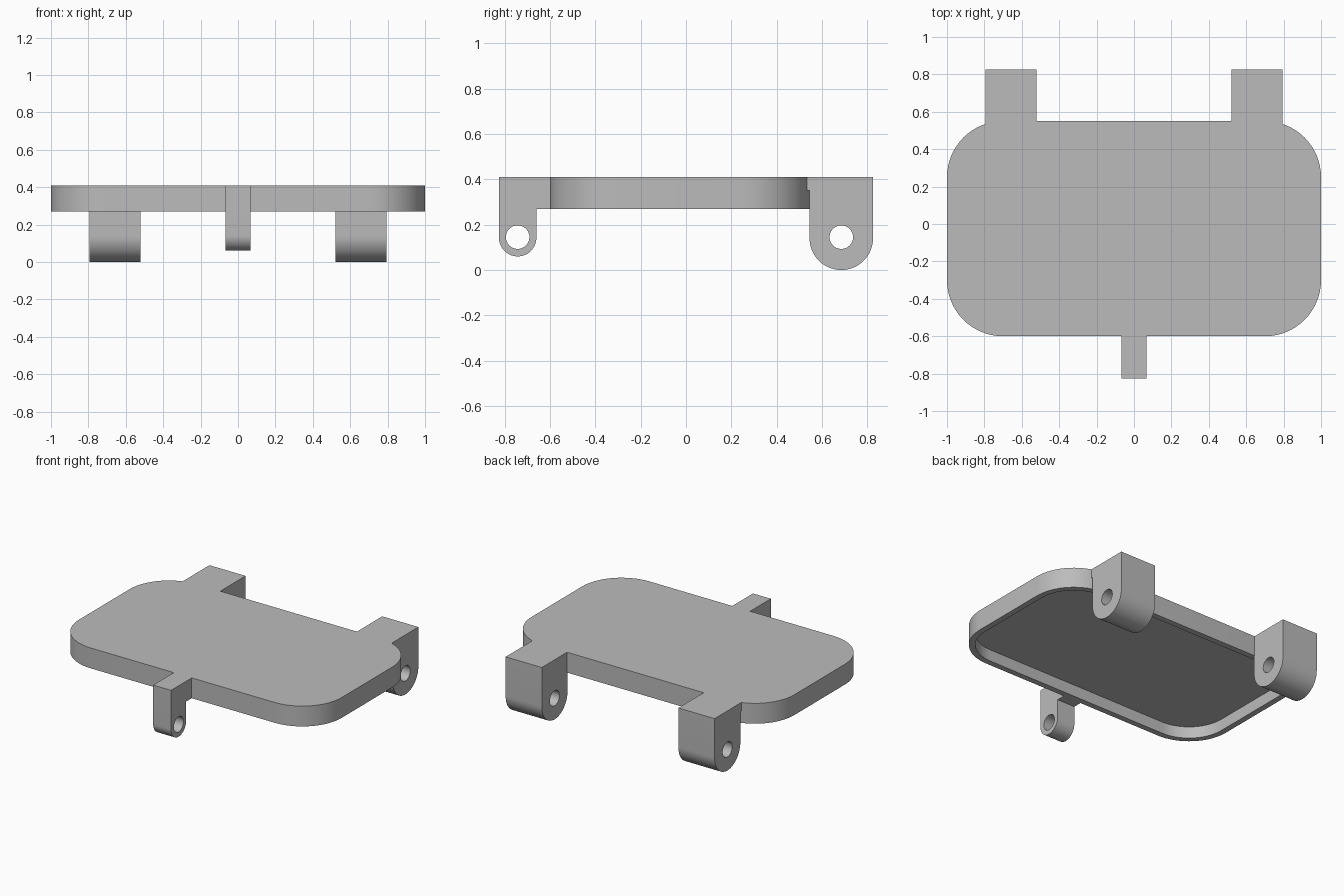
import bpy, bmesh
from math import sin, cos, pi
from mathutils import Matrix, Vector

cube = bpy.data.objects.get("Cube")
if cube:
    bpy.data.objects.remove(cube, do_unlink=True)

grey = bpy.data.materials.new("plain grey")
grey.use_nodes = True
COLOUR = (0.5, 0.5, 0.5, 1)
grey.diffuse_color = COLOUR
grey.node_tree.nodes["Principled BSDF"].inputs["Base Color"].default_value = COLOUR

TOP, UNDER, CEILING = 0.41, 0.27, 0.35
BACK, FRONT = 0.55, -0.60


def arc(cx, cy, r, start, end, n):
    return [(cx + r * cos(start + (end - start) * i / n),
             cy + r * sin(start + (end - start) * i / n)) for i in range(n + 1)]


def finish(bm, name):
    bmesh.ops.recalc_face_normals(bm, faces=bm.faces)
    mesh = bpy.data.meshes.new(name)
    bm.to_mesh(mesh)
    bm.free()
    mesh.materials.append(grey)
    obj = bpy.data.objects.new(name, mesh)
    bpy.context.collection.objects.link(obj)
    bpy.ops.object.select_all(action='DESELECT')
    obj.select_set(True)
    bpy.context.view_layer.objects.active = obj
    bpy.ops.object.shade_smooth_by_angle(angle=pi / 6)
    return obj


def rounded_outline(inset):
    """Rounded rectangle of the tray, moved inwards by inset."""
    r, points = 0.3, []
    for k, (x, y) in enumerate([(1 - r, BACK - r), (r - 1, BACK - r),
                                (r - 1, FRONT + r), (1 - r, FRONT + r)]):
        points += arc(x, y, r - inset, k * pi / 2, (k + 1) * pi / 2, 16)
    return points


def make_tray(name, wall):
    """Shallow tray, open underneath."""
    bm = bmesh.new()
    levels = [(0, TOP), (0, UNDER), (wall, UNDER), (wall, CEILING)]
    rings = [[bm.verts.new((x, y, z)) for x, y in rounded_outline(inset)]
             for inset, z in levels]
    for a, b in zip(rings, rings[1:]):
        for i in range(len(a)):
            bm.faces.new((a[i - 1], a[i], b[i], b[i - 1]))
    bm.faces.new(rings[0])
    bm.faces.new(rings[-1])
    return finish(bm, name)


def make_lug(name, outline, hole, x0, x1):
    """Extrude a side profile (y, z) with a pin hole across x."""
    bm = bmesh.new()
    for loop in (outline, hole):
        verts = [bm.verts.new((x0, y, z)) for y, z in loop]
        for i in range(len(verts)):
            bm.edges.new((verts[i - 1], verts[i]))
    bmesh.ops.triangle_fill(bm, edges=bm.edges[:], use_beauty=True,
                            use_dissolve=False, normal=Vector((1, 0, 0)))
    out = bmesh.ops.extrude_face_region(bm, geom=bm.faces[:], use_keep_orig=True)
    moved = [g for g in out["geom"] if isinstance(g, bmesh.types.BMVert)]
    bmesh.ops.translate(bm, verts=moved, vec=(x1 - x0, 0, 0))
    return finish(bm, name)


# Tray
make_tray("tray", 0.04)

# Hinge lugs at the back, joined to the top skin of the tray
hinge = ([(0.825, TOP)] + arc(0.685, 0.14, 0.14, 0, -pi, 32)
         + [(0.545, CEILING), (0.515, CEILING), (0.515, TOP)])
hinge_hole = arc(0.685, 0.145, 0.052, 0, 2 * pi, 32)[:-1]
for side, x0, x1 in (("left", 0.52, 0.795), ("right", -0.795, -0.52)):
    make_lug(side + "_hinge_lug", hinge, hinge_hole, x0, x1)

# Latch lug at the front, with a short arm to the tray
latch = ([(-0.585, TOP), (-0.585, UNDER), (-0.66, UNDER)]
         + arc(-0.7425, 0.1425, 0.0825, 0, -pi, 32) + [(-0.825, TOP)])
latch_hole = arc(-0.7425, 0.145, 0.052, 0, 2 * pi, 32)[:-1]
make_lug("latch_lug", latch, latch_hole, -0.068, 0.068)
